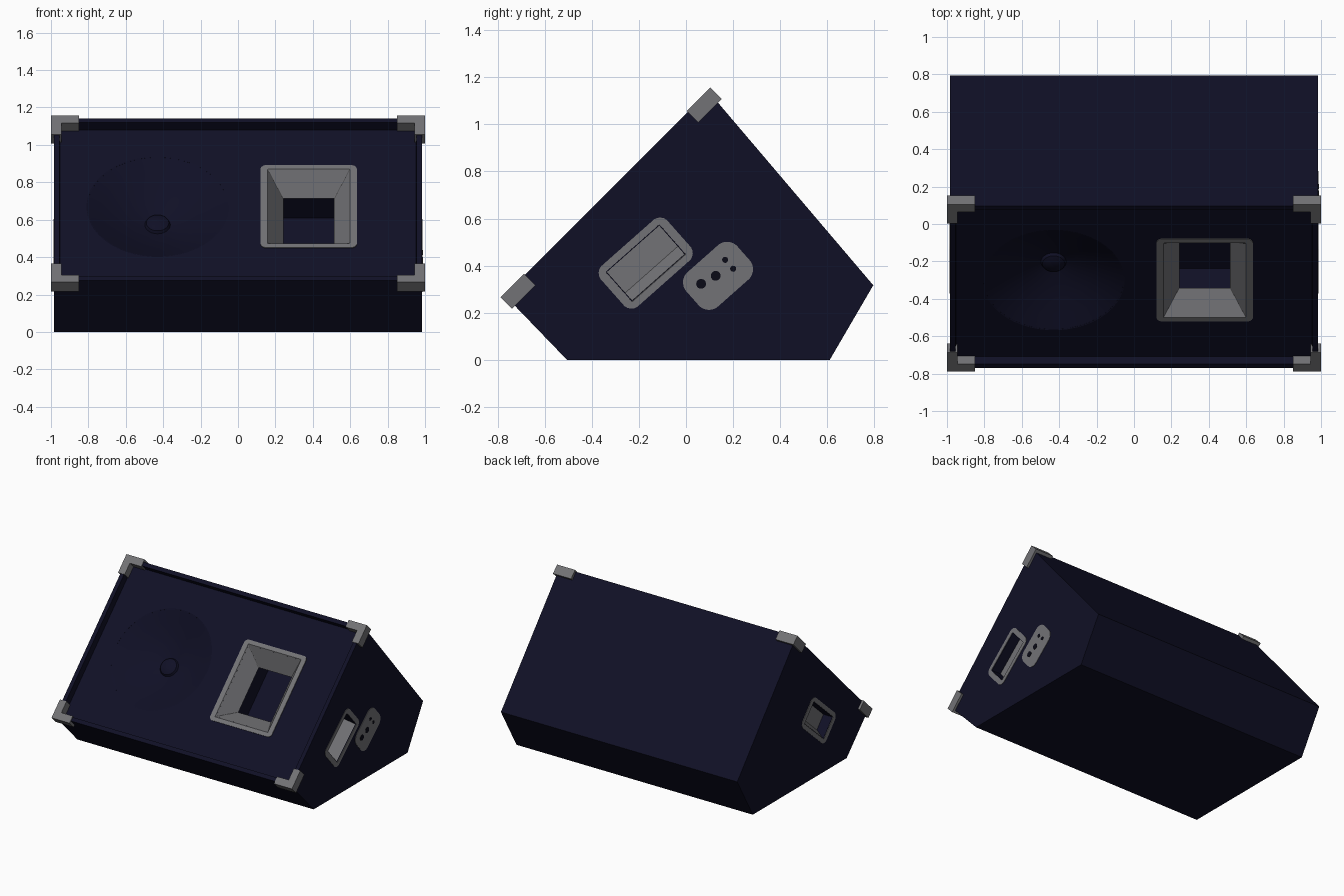
import bpy, bmesh, math
from mathutils import Matrix, Vector

if "Cube" in bpy.data.objects:
    bpy.data.objects.remove(bpy.data.objects["Cube"])


def material(name, rgb):
    m = bpy.data.materials.new(name)
    m.diffuse_color = (*rgb, 1)
    m.use_nodes = True
    m.node_tree.nodes["Principled BSDF"].inputs["Base Color"].default_value = m.diffuse_color
    return m


NAVY = material("navy_paint", (0.005, 0.005, 0.019))
GREY = material("grey_plastic", (0.17, 0.17, 0.18))
BLACK = material("black_socket", (0.003, 0.003, 0.008))

HALF = 0.983                      # half width of the cabinet
PANEL = 0.683                     # distance of the recessed baffle along its normal
S = math.sqrt(0.5)


def frame(x_axis, y_axis, z_axis, origin=(0, 0, 0)):
    m = Matrix((x_axis, y_axis, z_axis)).transposed().to_4x4()
    m.translation = Vector(origin)
    return m


# Baffle frame: x across, y up the slope, z out of the sloped front
FRONT = frame((1, 0, 0), (0, S, S), (0, -S, S))
MIRROR = Matrix.Scale(-1, 4, (1, 0, 0))


def side(y, z, angle=41.5):
    c, s = math.cos(math.radians(angle)), math.sin(math.radians(angle))
    return frame((0, c, s), (0, -s, c), (1, 0, 0), (HALF, y, z))


def finish(name, bm, mat, matrix, smooth=None):
    if matrix.determinant() < 0:
        bmesh.ops.reverse_faces(bm, faces=bm.faces[:])
    bm.transform(matrix)
    mesh = bpy.data.meshes.new(name)
    bm.to_mesh(mesh)
    bm.free()
    mesh.materials.append(mat)
    obj = bpy.data.objects.new(name, mesh)
    bpy.context.collection.objects.link(obj)
    if smooth:
        bpy.ops.object.select_all(action='DESELECT')
        obj.select_set(True)
        bpy.context.view_layer.objects.active = obj
        bpy.ops.object.shade_smooth_by_angle(angle=math.radians(smooth))
    return obj


def loft(name, rings, mat, matrix, k=5, caps=(False, False), smooth=None):
    """Skin rounded rectangles given as (width, height, radius, z, y offset)."""
    bm = bmesh.new()
    loops = []
    for w, h, r, z, dy in rings:
        loop = []
        for q, (sx, sy) in enumerate(((1, 1), (-1, 1), (-1, -1), (1, -1))):
            for i in range(k):
                a = math.pi / 2 * (q + i / k + 0.5 / k)
                loop.append(bm.verts.new((sx * (w / 2 - r) + r * math.cos(a),
                                          sy * (h / 2 - r) + r * math.sin(a) + dy, z)))
        loops.append(loop)
    n = 4 * k
    for a, b in zip(loops, loops[1:]):
        for i in range(n):
            j = (i + 1) % n
            bm.faces.new((a[i], a[j], b[j], b[i]))
    if caps[0]:
        bm.faces.new(loops[0][::-1])
    if caps[1]:
        bm.faces.new(loops[-1])
    return finish(name, bm, mat, matrix, smooth)


def prism(name, points, z0, z1, mat, matrix):
    bm = bmesh.new()
    base = bm.faces.new([bm.verts.new((x, y, z0)) for x, y in points])
    ext = bmesh.ops.extrude_face_region(bm, geom=[base], use_keep_orig=True)
    for v in ext["geom"]:
        if isinstance(v, bmesh.types.BMVert):
            v.co.z = z1
    bmesh.ops.recalc_face_normals(bm, faces=bm.faces[:])
    return finish(name, bm, mat, matrix)


# Cabinet: wedge profile across the full width, with a sunken sloped baffle
profile = [(-0.505, 0), (0.61, 0), (0.795, 0.317), (0.095, 1.14), (-0.77, 0.275)]
cabinet = prism("cabinet", profile, -HALF, HALF, NAVY,
                frame((0, 1, 0), (0, 0, 1), (1, 0, 0)))
bm = bmesh.new()
bm.from_mesh(cabinet.data)
bm.normal_update()
front = max(bm.faces, key=lambda f: f.normal.dot(Vector((0, -S, S))))
bmesh.ops.inset_individual(bm, faces=[front], thickness=0.042)
bmesh.ops.inset_individual(bm, faces=[front], thickness=0.0005, depth=PANEL - 0.739)
bm.to_mesh(cabinet.data)
bm.free()

# Placement of the fittings
horn_at = FRONT @ Matrix.Translation((0.378, 0.262, PANEL))
cone_at = FRONT @ Matrix.Translation((-0.43, 0.262, PANEL))
handle_at = side(-0.171, 0.411)
handles = {"right": handle_at, "left": MIRROR @ handle_at}

# Openings in the cabinet
cutters = [
    loft("horn_cutter", [(0.435, 0.555, 0.005, -0.36, 0), (0.435, 0.555, 0.005, 0.03, 0)],
         NAVY, horn_at, 1, (True, True)),
    loft("cone_cutter", [(0.75, 0.75, 0.375, -0.2, 0), (0.75, 0.75, 0.375, 0.03, 0)],
         NAVY, cone_at, 12, (True, True))]
for key, m in handles.items():
    cutters.append(loft(key + "_handle_cutter",
                        [(0.30, 0.165, 0.005, -0.1, 0), (0.30, 0.165, 0.005, 0.03, 0)],
                        NAVY, m, 1, (True, True)))
for c in cutters:
    bm = bmesh.new()
    bm.from_mesh(c.data)
    bmesh.ops.recalc_face_normals(bm, faces=bm.faces[:])
    bm.to_mesh(c.data)
    bm.free()
    c.hide_render = True
    mod = cabinet.modifiers.new(c.name, 'BOOLEAN')
    mod.object, mod.operation, mod.solver = c, 'DIFFERENCE', 'EXACT'
bpy.context.view_layer.update()
cut = bpy.data.meshes.new_from_object(
    cabinet.evaluated_get(bpy.context.evaluated_depsgraph_get()))
cabinet.modifiers.clear()
cabinet.data = cut
for c in cutters:
    bpy.data.objects.remove(c)

# Horn: rounded flange and flare narrowing to an open throat
loft("horn", [(0.515, 0.623, 0.03, -0.002, 0), (0.515, 0.623, 0.03, 0.005, 0),
              (0.44, 0.562, 0.004, 0.005, 0), (0.272, 0.345, 0.004, -0.11, 0)],
     GREY, horn_at, 4)

# Woofer: shallow cone with a domed dust cap
cone = [(0.38, 0.002), (0.36, -0.008), (0.30, -0.04), (0.22, -0.08), (0.14, -0.113),
        (0.068, -0.135), (0.06, -0.12), (0.04, -0.11), (0.012, -0.106)]
loft("woofer", [(2 * r, 2 * r, r, z, 0) for r, z in cone], NAVY, cone_at, 12,
     (False, True), 35)

# Side handles: rounded flange around a cup with a sloping lower wall
for key, m in handles.items():
    loft(key + "_handle", [(0.378, 0.232, 0.045, -0.002, 0), (0.378, 0.232, 0.045, 0.003, 0),
                           (0.305, 0.17, 0.004, 0.003, 0), (0.30, 0.12, 0.004, -0.075, 0.023)],
         GREY, m, 5, (False, True))

# Connector plate with sockets on the right side
loft("connector_plate", [(0.29, 0.196, 0.06, -0.002, 0), (0.29, 0.196, 0.06, 0.003, 0)],
     GREY, side(0.136, 0.357), 6, (False, True))
for i, (y, z, r) in enumerate(((0.064, 0.323, 0.021), (0.126, 0.357, 0.021),
                               (0.166, 0.425, 0.013), (0.2, 0.387, 0.013))):
    loft(f"socket_{i + 1}", [(2 * r, 2 * r, r, 0, 0), (2 * r, 2 * r, r, 0.005, 0)],
         BLACK, side(y, z), 4, (False, True))

# Corner protectors: L-shaped blocks on the four front corners
for sx, across in ((1, "right"), (-1, "left")):
    for sy, level in ((1, "top"), (-1, "bottom")):
        pts = [(1, 0.63), (1, 0.488), (0.945, 0.488), (0.945, 0.575), (0.85, 0.575), (0.85, 0.63)]
        prism(f"{level}_{across}_corner", [(sx * x, 0.261 + sy * u) for x, u in pts],
              0.676, 0.745, GREY, FRONT)
